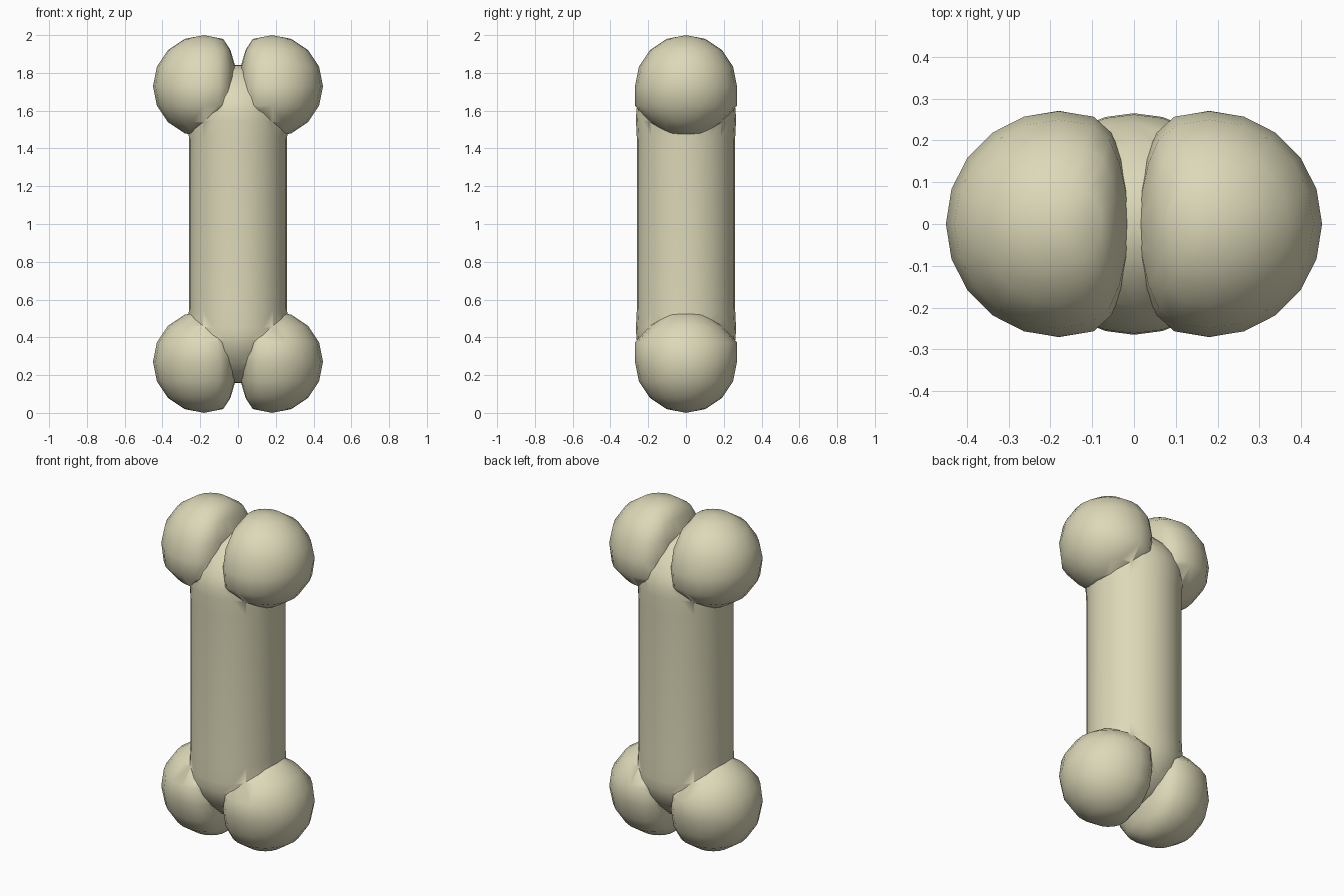
import bpy, bmesh, math

if "Cube" in bpy.data.objects:
    bpy.data.objects.remove(bpy.data.objects["Cube"])

mat = bpy.data.materials.new("ivory")
mat.diffuse_color = (0.72, 0.69, 0.48, 1)
mat.use_nodes = True
mat.node_tree.nodes["Principled BSDF"].inputs["Base Color"].default_value = mat.diffuse_color


def make_object(name, bm):
    bmesh.ops.recalc_face_normals(bm, faces=bm.faces)
    mesh = bpy.data.meshes.new(name)
    bm.to_mesh(mesh)
    bm.free()
    mesh.materials.append(mat)
    obj = bpy.data.objects.new(name, mesh)
    bpy.context.collection.objects.link(obj)
    return obj


# shaft with domed ends that fill the valleys between the knobs
half = [(0.26, 0.45), (0.265, 0.55), (0.262, 0.61), (0.243, 0.67),
        (0.195, 0.74), (0.12, 0.81), (0.05, 0.838), (0, 0.843)]
profile = [(r, 1 - h) for r, h in reversed(half)] + [(r, 1 + h) for r, h in half]
bm = bmesh.new()
verts = [bm.verts.new((r, 0, z)) for r, z in profile]
edges = [bm.edges.new(p) for p in zip(verts, verts[1:])]
bmesh.ops.spin(bm, geom=verts + edges, cent=(0, 0, 0), axis=(0, 0, 1),
               angle=2 * math.pi, steps=24)
bmesh.ops.remove_doubles(bm, verts=bm.verts, dist=0.0005)
bone = make_object("bone", bm)


# knob: sphere flattened towards the cleft and fuller towards the shaft
def knob(sx, sz):
    bm = bmesh.new()
    bmesh.ops.create_uvsphere(bm, u_segments=20, v_segments=8, radius=0.27)
    for v in bm.verts:
        x, y, z = v.co
        if x < -0.1:
            x = -0.1 + (x + 0.1) * 0.44
        if -0.15 < z < -0.05:
            y *= 1.085
        v.co = (sx * (0.18 + x), y, 1 + sz * (0.73 + z))
    return make_object("knob", bm)


bpy.context.view_layer.objects.active = bone
for sx in (-1, 1):
    for sz in (-1, 1):
        part = knob(sx, sz)
        mod = bone.modifiers.new("join", 'BOOLEAN')
        mod.operation = 'UNION'
        mod.solver = 'EXACT'
        mod.object = part
        bpy.ops.object.modifier_apply(modifier=mod.name)
        bpy.data.objects.remove(part)

# smooth shading with the clefts kept crisp
bone.select_set(True)
bpy.ops.object.shade_smooth_by_angle(angle=math.radians(50))
